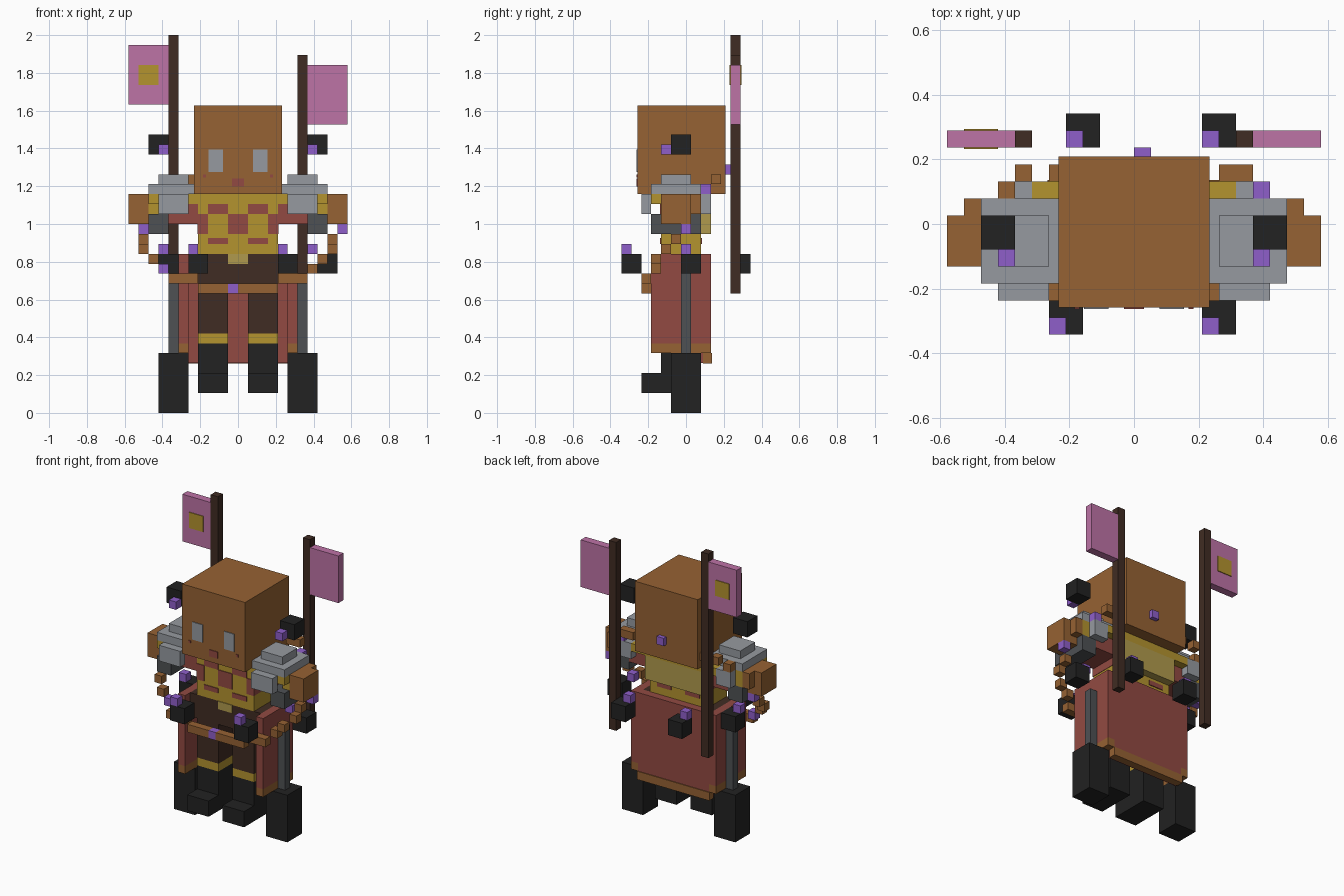
import bpy, bmesh

if "Cube" in bpy.data.objects:
    bpy.data.objects.remove(bpy.data.objects["Cube"])

V = 2 / 38  # edge of one block


def material(name, hexcode):
    m = bpy.data.materials.new(name)
    rgb = [int(hexcode[i:i + 2], 16) / 255 for i in (0, 2, 4)]
    m.diffuse_color = [c / 12.92 if c <= 0.04045 else ((c + 0.055) / 1.055) ** 2.4 for c in rgb] + [1]
    m.use_nodes = True
    m.node_tree.nodes["Principled BSDF"].inputs["Base Color"].default_value = m.diffuse_color
    return m


BROWN = material("warm_brown", "966233")
PINK = material("pink", "bd73a6")
GOLD = material("gold", "b3932f")
RED = material("dull_red", "924a42")
GREY = material("light_grey", "969aa0")
STEEL = material("dark_grey", "4e5154")
BLACK = material("black", "222222")
BARK = material("dark_brown", "402c23")
PURPLE = material("purple", "8f5fca")
KHAKI = material("khaki", "b09a4d")


def blocks(name, mat, *boxes):
    """One object from boxes (x0, x1, y0, y1, z0, z1) in block units."""
    bm = bmesh.new()
    for x0, x1, y0, y1, z0, z1 in boxes:
        cube = bmesh.ops.create_cube(bm, size=1)["verts"]
        for v in cube:
            v.co = (V * (x1 if v.co.x > 0 else x0),
                    V * (y1 if v.co.y > 0 else y0),
                    V * (z1 if v.co.z > 0 else z0))
    me = bpy.data.meshes.new(name)
    bm.to_mesh(me)
    bm.free()
    me.materials.append(mat)
    ob = bpy.data.objects.new(name, me)
    bpy.context.collection.objects.link(ob)
    return ob


def both(*boxes):
    """Boxes plus their mirror images across x."""
    return [b for x0, x1, *r in boxes for b in ((x0, x1, *r), (-x1, -x0, *r))]


def unit(*corners):
    """Single blocks from their lowest corner."""
    return [(x, x + 1, y, y + 1, z, z + 1) for x, y, z in corners]


# Head and face
H = 4.435
blocks("head", BROWN, (-H, H, -4.9, 3.97, 22.04, 30.91))
blocks("eyes", GREY, *both((1.5, 2.95, -5, -4.8, 24.25, 26.5)))
blocks("mouth", RED, (-0.6, 0.6, -5, -4.8, 22.75, 23.6))
blocks("cheeks", RED, *both((3.2, 3.5, -5, -4.8, 23.7, 24)))

# Torso with chest pattern
blocks("torso", GOLD, (-4, 4, -2.5, 1.5, 16, 21))
blocks("collar_yoke", GOLD, (-8, 8, -2.5, 1.5, 21, 22), (-6, 6, 1.5, 2.5, 21, 22))
blocks("chest_patches", RED, (-1, 1, -2.6, -2, 18, 20),
       *both((1, 3, -2.6, -2, 20, 21), (3, 4.05, -2.6, 1.4, 18, 20),
             (1, 3, -2.6, -2, 17, 17.6), (1, 3, 1, 1.6, 17, 17.6)))
blocks("back_panel", KHAKI, (-4, 4, 1.5, 2.5, 18, 21))
blocks("buckle", KHAKI, (-1, 1, -2.6, -2, 15, 16))
blocks("hips", BARK, (-5, 5, -2.5, 1.5, 13, 16))

# Arms and shoulder armour
blocks("upper_arms", RED, *both((4, 7, -2.5, 1.5, 19, 21)))
blocks("cuffs", GOLD, *both((8, 9, -2.5, 1.5, 20, 22), (8, 9, -3.5, -2.5, 21, 22)))
blocks("sleeves", STEEL, *both((7, 9, -3.5, 1.5, 18, 20)))
blocks("hands", BROWN, *both((9, 11, -2.5, 0.5, 19, 22)))
blocks("shoulder_plates", GREY, *both((4, 9, -3.5, 1.5, 22, 23), (5, 8, -2.5, 0.5, 23, 24),
                                      (5, 8, -4.5, -3.5, 20, 22), (6, 8, 1.5, 2.5, 20, 22)))

# Legs and boots
blocks("trousers", BARK, *both((1, 4, -2.5, 0.5, 8, 13)))
blocks("knee_bands", GOLD, *both((1, 4, -2.5, 0.5, 7, 8)))
blocks("boots", BLACK, *both((1, 4, -2.5, 0.5, 2, 7), (1, 4, -4.5, -2.5, 2, 4)))

# Robe skirt with trim
blocks("robe_sides", RED, *both((5, 6, -3.5, 2.5, 7, 16)))
blocks("robe_side_trim", BROWN, *both((5, 6, -3.5, 2.5, 6, 7)))
blocks("robe_back", RED, (-5, 5, 1.5, 2.5, 5, 16))
blocks("robe_back_trim", BROWN, (-5.1, 5.1, 1.7, 2.6, 4.95, 6))

# Hanging hammers
blocks("hammer_shafts", STEEL, *both((6, 7, -0.5, 0.5, 6, 14)))
blocks("hammer_heads", BLACK, *both((5, 8, -1.5, 1.5, 0, 6)))

# Banners
blocks("banner_poles", BARK, (-7, -6, 4.5, 5.5, 12, 38), (6, 7, 4.5, 5.5, 12, 36))
blocks("banner_flags", PINK, (-11, -7, 4.5, 5.5, 31, 37), (7, 11, 4.5, 5.5, 29, 35))
blocks("banner_emblem", GOLD, (-10, -8, 4.4, 5.6, 33, 35))

# Bead string looping around the body
blocks("bead_string", BROWN,
       (-4, -1, -4.5, -3.5, 12, 13), (0, 4, -4.5, -3.5, 12, 13),
       *both((4, 7, -4.5, -3.5, 13, 14)),
       *unit((7, -3.5, 14), (8, -3.5, 15), (9, -2.5, 16), (9, -1.5, 17),
             (-9, -3.5, 15), (-10, -2.5, 16), (-10, -1.5, 17),
             (9, 0.5, 21), (-10, 0.5, 21), (9, 0.5, 20), (-10, 0.5, 20),
             (-8, 1.5, 22), (5, 2.5, 23), (6, 2.5, 23), (-7, 2.5, 23), (-5, 2.5, 23)))
blocks("purple_beads", PURPLE,
       *unit((-1, -4.5, 12), (-8, -3.5, 14), (10, -0.5, 18), (-10, -0.5, 18),
             (7, 1.5, 22), (0, 3.5, 24)))

# Floating dark orbs, each with a small purple spark
orbs = [(-5, -6.5, 14), (4, -6.5, 14), (-4, 4.5, 14), (4, 4.5, 14),
        (-8, -0.5, 14), (8, -0.5, 14), (-9, -1.5, 26), (7, -1.5, 26)]
sparks = [(-5, -6.5, 16), (4, -6.5, 16), (-4, 4.5, 16), (4, 4.5, 16),
          (-8, -0.5, 16), (7, -0.5, 16), (-8, -2.5, 26), (7, -2.5, 26)]
blocks("floating_orbs", BLACK, *[(x, x + 2, y, y + 2, z, z + 2) for x, y, z in orbs])
blocks("orb_sparks", PURPLE, *unit(*sparks))
